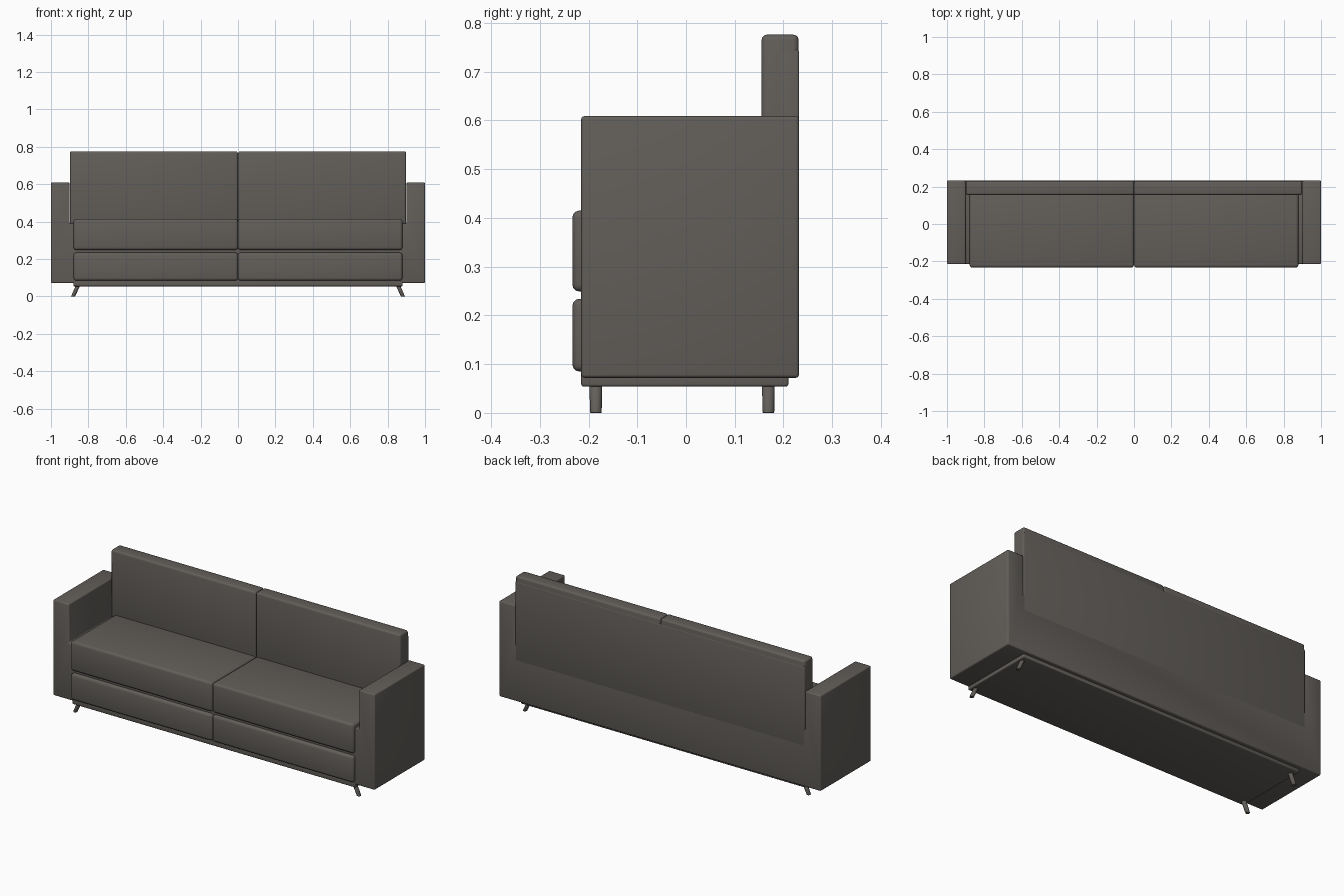
import bpy, bmesh, math
from mathutils import Vector

if "Cube" in bpy.data.objects:
    bpy.data.objects.remove(bpy.data.objects["Cube"])

fabric = bpy.data.materials.new("warm dark grey")
fabric.diffuse_color = (0.122, 0.112, 0.101, 1)
fabric.use_nodes = True
fabric.node_tree.nodes["Principled BSDF"].inputs["Base Color"].default_value = fabric.diffuse_color


def finish(name, bm, bevel=0.0, segments=3):
    bmesh.ops.recalc_face_normals(bm, faces=bm.faces)
    mesh = bpy.data.meshes.new(name)
    bm.to_mesh(mesh)
    bm.free()
    mesh.materials.append(fabric)
    ob = bpy.data.objects.new(name, mesh)
    bpy.context.collection.objects.link(ob)
    bpy.context.view_layer.objects.active = ob
    for other in bpy.context.selected_objects:
        other.select_set(False)
    ob.select_set(True)
    if bevel:
        mod = ob.modifiers.new("soft edges", 'BEVEL')
        mod.width = bevel
        mod.segments = segments
        mod.limit_method = 'ANGLE'
        bpy.ops.object.modifier_apply(modifier=mod.name)
    bpy.ops.object.shade_smooth_by_angle(angle=math.radians(40))
    return ob


def box(name, x0, x1, y0, y1, z0, z1, bevel):
    bm = bmesh.new()
    bmesh.ops.create_cube(bm, size=1)
    for v in bm.verts:
        v.co = ((x0 + x1) / 2 + v.co.x * (x1 - x0),
                (y0 + y1) / 2 + v.co.y * (y1 - y0),
                (z0 + z1) / 2 + v.co.z * (z1 - z0))
    return finish(name, bm, bevel)


# Arms and lower body: one U-shaped profile extruded front to back
half = [(1, 0.072), (1, 0.609), (0.901, 0.609), (0.901, 0.39)]
profile = half + [(-x, z) for x, z in reversed(half)]
bm = bmesh.new()
face = bm.faces.new([bm.verts.new((x, -0.215, z)) for x, z in profile])
ext = bmesh.ops.extrude_face_region(bm, geom=[face])
bmesh.ops.translate(bm, vec=(0, 0.447, 0),
                    verts=[g for g in ext["geom"] if isinstance(g, bmesh.types.BMVert)])
finish("arms_and_body", bm, 0.007)

# Plinth under the body and flush rear panel of the backrest
box("plinth", -0.88, 0.88, -0.215, 0.21, 0.054, 0.09, 0.005)
box("back_panel", -0.899, 0.899, 0.19, 0.2323, 0.3, 0.745, 0.005)

# Paired cushions
for side, s in (("left", -1), ("right", 1)):
    def span(a, b):
        return sorted((s * a, s * b))
    box("back_cushion_" + side, *span(0.0005, 0.899), 0.155, 0.231, 0.385, 0.776, 0.011)
    box("seat_cushion_" + side, *span(0.0005, 0.879), -0.233, 0.17, 0.249, 0.415, 0.014)
    box("front_cushion_" + side, *span(0.0005, 0.879), -0.233, -0.15, 0.085, 0.234, 0.014)

# Splayed round legs
for s in (-1, 1):
    for place, y in (("front", -0.185), ("back", 0.169)):
        bm = bmesh.new()
        bmesh.ops.create_cone(bm, cap_ends=True, segments=20,
                              radius1=0.012, radius2=0.013, depth=0.06)
        for v in bm.verts:
            t = (v.co.z + 0.03) / 0.06
            v.co = Vector((s * (0.882 - 0.027 * t) + v.co.x * 0.9, y + v.co.y, t * 0.06))
        finish(place + "_leg_" + ("left" if s < 0 else "right"), bm, 0.0015, 2)
